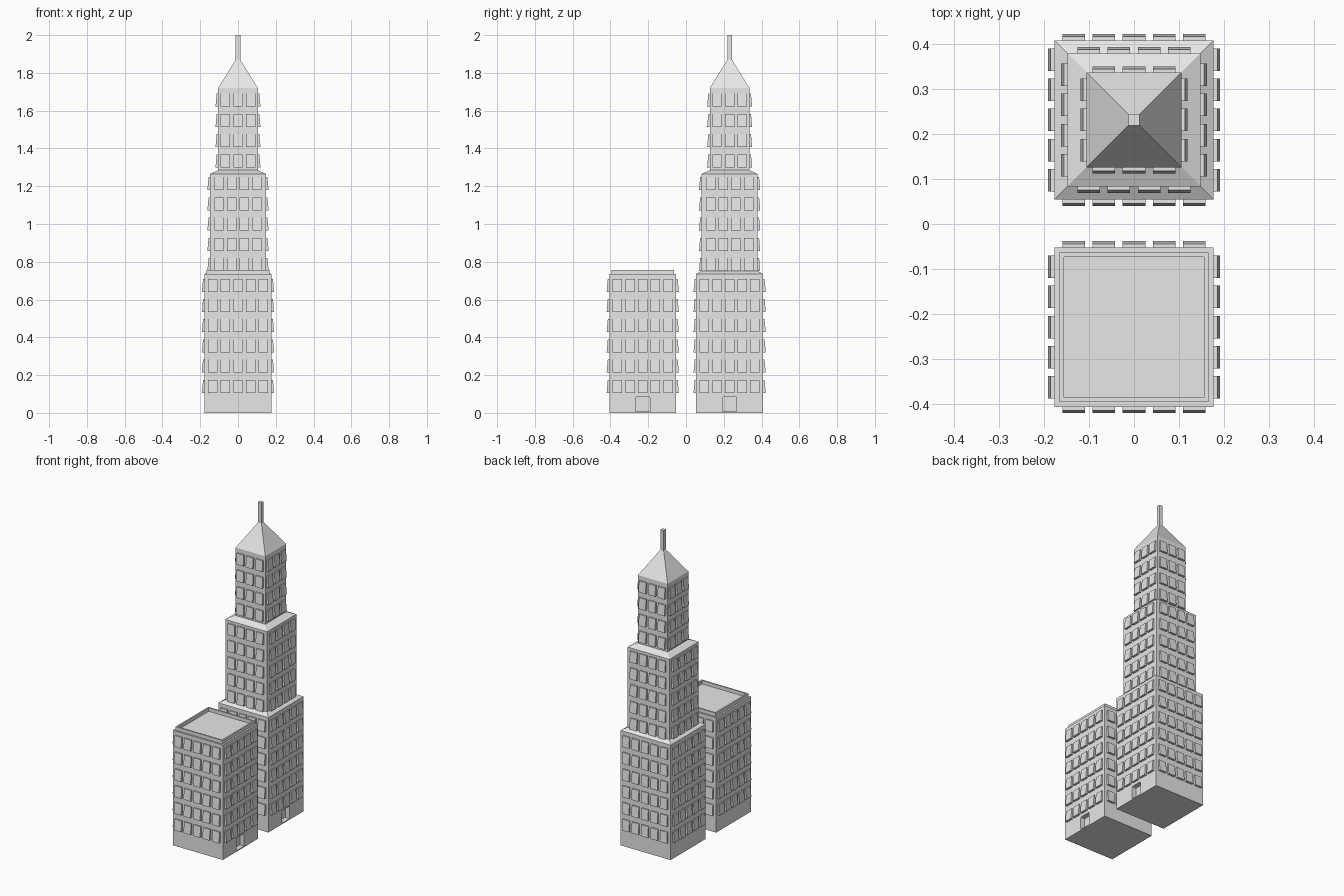
import bpy, bmesh
from math import pi
from mathutils import Matrix, Vector

old = bpy.data.objects.get("Cube")
if old:
    bpy.data.objects.remove(old, do_unlink=True)

GREY = (0.8, 0.8, 0.8, 1)
stone = bpy.data.materials.new("light_grey_stone")
stone.use_nodes = True
stone.diffuse_color = GREY
stone.node_tree.nodes["Principled BSDF"].inputs["Base Color"].default_value = GREY

TOWER_Y, BLOCK_Y = 0.231, -0.229
BASE = 0.177       # half width of both ground storeys
PITCH_X, PITCH_Z = 0.067, 0.107


def make_object(name, bm, y=0.0):
    bmesh.ops.recalc_face_normals(bm, faces=bm.faces)
    mesh = bpy.data.meshes.new(name)
    bm.to_mesh(mesh)
    bm.free()
    mesh.materials.append(stone)
    obj = bpy.data.objects.new(name, mesh)
    obj.location.y = y
    bpy.context.collection.objects.link(obj)
    return obj


def square_loft(name, y, rings):
    """Stack square rings given as (height, half width) and cap both ends."""
    bm = bmesh.new()
    loops = []
    for z, h in rings:
        corners = ((-h, -h), (h, -h), (h, h), (-h, h))
        loops.append([bm.verts.new((cx, cy, z)) for cx, cy in corners])
    for low, high in zip(loops, loops[1:]):
        for i in range(4):
            j = (i + 1) % 4
            bm.faces.new((low[i], low[j], high[j], high[i]))
    bm.faces.new(loops[0][::-1])
    bm.faces.new(loops[-1])
    return make_object(name, bm, y)


def cut_doorway(body, y):
    """Recess a doorway with rounded upper corners into the +x wall."""
    bm = bmesh.new()
    bmesh.ops.create_cube(bm, size=1)
    bmesh.ops.scale(bm, vec=(0.06, 0.075, 0.08), verts=bm.verts)
    bmesh.ops.translate(bm, vec=(BASE, 0, 0.047), verts=bm.verts)
    top = [e for e in bm.edges
           if all(v.co.z > 0.08 for v in e.verts)
           and abs(e.verts[0].co.y - e.verts[1].co.y) < 0.001]
    bmesh.ops.bevel(bm, geom=top, offset=0.008, segments=2,
                    profile=0.5, affect='EDGES')
    cutter = make_object("doorway_cutter", bm, y)
    cutter.hide_render = True
    mod = body.modifiers.new("doorway", 'BOOLEAN')
    mod.operation = 'DIFFERENCE'
    mod.solver = 'EXACT'
    mod.object = cutter
    bpy.context.view_layer.objects.active = body
    bpy.ops.object.modifier_apply(modifier=mod.name)
    bpy.data.objects.remove(cutter, do_unlink=True)


def add_window(bm, matrix):
    """Plate that leans out towards its lower edge, facing -y."""
    w, h, top, bottom = 0.025, 0.069, 0.008, 0.014
    verts = []
    for x in (-w, w):
        for y, z in ((0.004, 0), (-bottom, 0), (-top, h), (0.004, h)):
            verts.append(bm.verts.new(matrix @ Vector((x, y, z))))
    left, right = verts[:4], verts[4:]
    bm.faces.new(left)
    bm.faces.new(right[::-1])
    for i in range(4):
        j = (i + 1) % 4
        bm.faces.new((left[i], left[j], right[j], right[i]))


def window_grid(name, y, half, columns, rows, z0):
    bm = bmesh.new()
    for side in range(4):
        turn = Matrix.Rotation(side * pi / 2, 4, 'Z')
        for c in range(columns):
            x = (c - (columns - 1) / 2) * PITCH_X
            for r in range(rows):
                place = Matrix.Translation((x, -half, z0 + r * PITCH_Z))
                add_window(bm, turn @ place)
    return make_object(name, bm, y)


# Tall stepped tower with sloped setbacks, pyramid roof and spire
tower = square_loft("tower_body", TOWER_Y, [
    (0, BASE), (0.735, BASE), (0.752, 0.148), (1.265, 0.148),
    (1.285, 0.105), (1.72, 0.105), (1.87, 0.012), (2.0, 0.012)])
cut_doorway(tower, TOWER_Y)

# Lower block with a raised parapet around its flat roof
block = square_loft("block_body", BLOCK_Y, [
    (0, BASE), (0.735, BASE), (0.735, 0.166), (0.757, 0.166),
    (0.757, 0.156), (0.735, 0.156)])
cut_doorway(block, BLOCK_Y)

# Window rows on every side
window_grid("tower_lower_windows", TOWER_Y, BASE, 5, 6, 0.106)
window_grid("tower_middle_windows", TOWER_Y, 0.148, 4, 5, 0.751)
window_grid("tower_upper_windows", TOWER_Y, 0.105, 3, 4, 1.3)
window_grid("block_windows", BLOCK_Y, BASE, 5, 6, 0.106)
